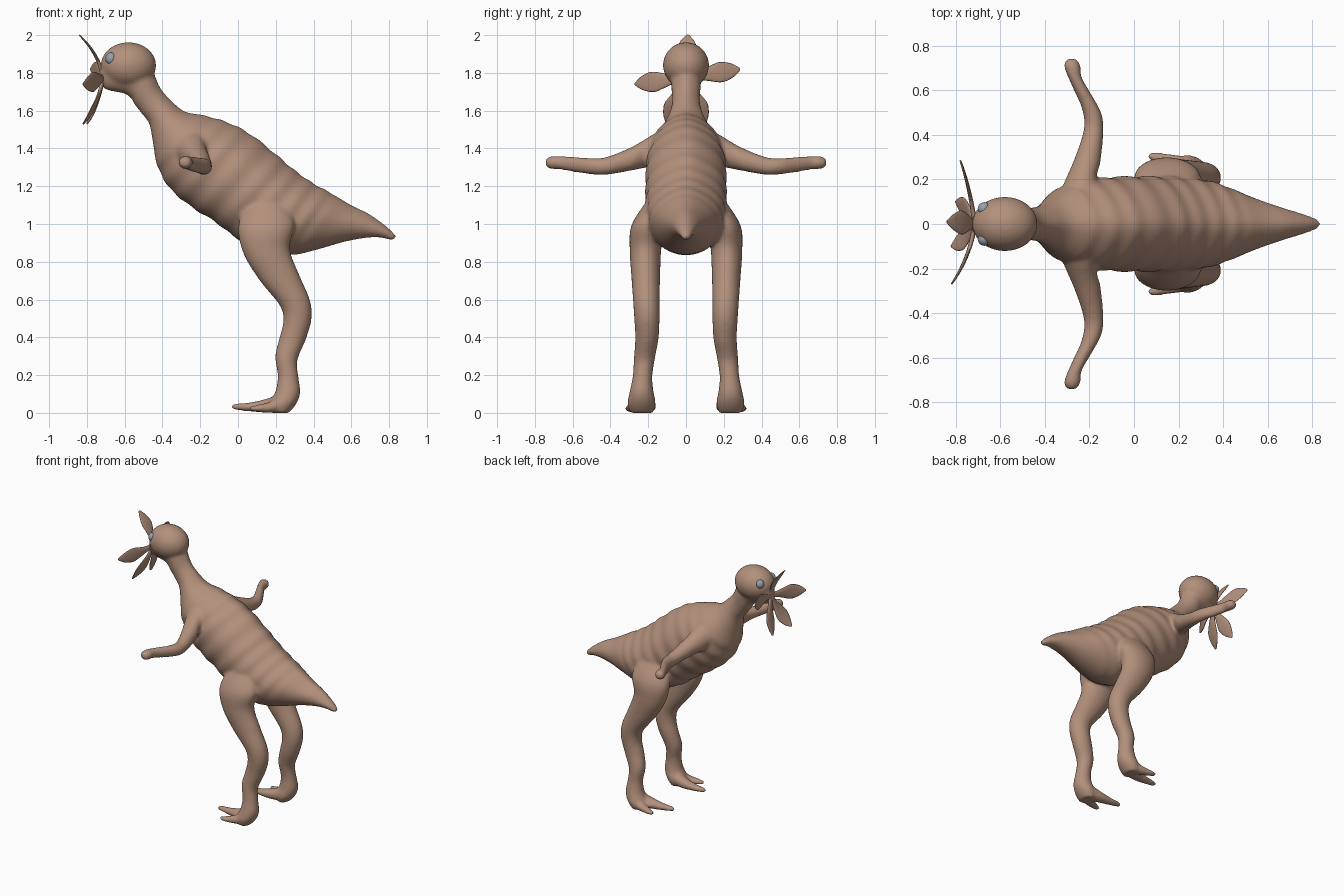
import bpy, bmesh, math
from mathutils import Vector as V


def material(name, color):
    m = bpy.data.materials.new(name)
    m.diffuse_color = (*color, 1)
    return m


SKIN = material("skin", (0.45, 0.28, 0.2))
EYE = material("eye", (0.3, 0.36, 0.42))


def finish(bm, name, mat):
    bmesh.ops.recalc_face_normals(bm, faces=bm.faces)
    me = bpy.data.meshes.new(name)
    bm.to_mesh(me)
    bm.free()
    me.shade_smooth()
    me.materials.append(mat)
    ob = bpy.data.objects.new(name, me)
    bpy.context.collection.objects.link(ob)
    return ob


def loft(bm, rings, steps=6, sides=32, pinch=0.0, ribs=None):
    """Closed skin through rings (edge point A, opposite edge point B, half-width vector W)."""
    n, loops = len(rings), []
    for k in range((n - 1) * steps + 1):
        u = k / steps
        i = min(int(u), n - 2)
        t = u - i
        p = [rings[max(0, min(n - 1, i + d))] for d in (-1, 0, 1, 2)]
        A, B, W = [0.5 * (2 * b + (c - a) * t + (2 * a - 5 * b + 4 * c - d) * t * t
                          + (3 * b - a - 3 * c + d) * t ** 3)
                   for a, b, c, d in zip(*p)]
        c, h = (A + B) / 2, (A - B) / 2
        s = 1.0
        if ribs and ribs[0] < u < ribs[1]:
            s += 0.022 * math.sin(2 * math.pi * u * 1.25)
        loop = []
        for j in range(sides):
            a = 2 * math.pi * j / sides
            ca, sa = math.cos(a), math.sin(a)
            w = s * sa * (1 - pinch * max(0, ca) ** 3)
            loop.append(bm.verts.new(c + h * ca * (1 + (s - 1) * 0.6) + W * w))
        loops.append(loop)
    for a, b in zip(loops, loops[1:]):
        for j in range(sides):
            q = (j + 1) % sides
            bm.faces.new((a[j], a[q], b[q], b[j]))
    bm.faces.new(loops[0])
    bm.faces.new(loops[-1])


def side_rings(data, s=1):
    """Rings drawn in side view: x1, z1, x2, z2, y centre, half width."""
    return [(V((a, s * y, b)), V((c, s * y, d)), V((0, w, 0))) for a, b, c, d, y, w in data]


skin = bmesh.new()

# jaw, neck, torso and tail
BODY = [(-.735, 1.80, -.73, 1.755, .02), (-.71, 1.87, -.705, 1.715, .05),
        (-.65, 1.91, -.65, 1.70, .075), (-.58, 1.92, -.60, 1.69, .08),
        (-.50, 1.89, -.565, 1.665, .08), (-.45, 1.81, -.545, 1.63, .077),
        (-.41, 1.72, -.51, 1.585, .073), (-.35, 1.65, -.47, 1.53, .085),
        (-.28, 1.595, -.45, 1.43, .12), (-.18, 1.575, -.43, 1.32, .165),
        (-.06, 1.54, -.37, 1.20, .197), (.06, 1.48, -.26, 1.10, .21),
        (.20, 1.37, -.12, 1.01, .213), (.30, 1.285, 0, .92, .213),
        (.40, 1.215, .14, .855, .205), (.50, 1.16, .28, .835, .175),
        (.60, 1.10, .42, .865, .125), (.70, 1.05, .58, .91, .08),
        (.79, .985, .725, .93, .045), (.84, .935, .82, .912, .02)]
loft(skin, side_rings([(*r[:4], 0, r[4]) for r in BODY]), 8, 40, 0.3, (8.8, 15.2))

# cranium
dome = bmesh.ops.create_uvsphere(skin, u_segments=32, v_segments=20, radius=1)["verts"]
for v in dome:
    v.co = V((-.58 + .147 * v.co.x, .122 * v.co.y, 1.84 + .122 * v.co.z))

LEG = [(.04, 1.12, .26, 1.12, .14, .07), (0, .98, .30, 1.0, .205, .085),
       (.03, .84, .275, .87, .215, .083), (.115, .70, .325, .73, .213, .076),
       (.22, .57, .38, .60, .21, .07), (.24, .49, .39, .50, .207, .067),
       (.22, .40, .36, .39, .207, .062), (.197, .30, .315, .28, .22, .056),
       (.21, .20, .32, .19, .23, .052), (.20, .12, .33, .11, .235, .063),
       (.17, .05, .31, .05, .235, .075), (.19, .0, .27, .0, .235, .06)]
INNER_TOE = [(.24, .11, .24, .0, .215, .05), (.15, .075, .15, .0, .20, .042),
             (.06, .055, .06, .008, .192, .03), (-.01, .05, -.01, .015, .188, .02),
             (-.035, .04, -.035, .025, .188, .01)]
OUTER_TOE = [(.25, .10, .25, .0, .25, .05), (.17, .06, .17, .0, .275, .038),
             (.10, .042, .10, .005, .298, .024), (.06, .032, .06, .012, .305, .012)]
# front x, y, back x, y, z centre, half height
ARM = [(-.35, .07, -.11, .07, 1.42, .11), (-.32, .17, -.165, .20, 1.385, .083),
       (-.265, .30, -.15, .28, 1.345, .062), (-.225, .43, -.137, .42, 1.307, .047),
       (-.235, .52, -.147, .50, 1.307, .043), (-.27, .60, -.19, .58, 1.315, .04),
       (-.305, .68, -.235, .66, 1.325, .036), (-.315, .72, -.24, .71, 1.325, .034),
       (-.295, .745, -.255, .74, 1.325, .018)]
for s in (-1, 1):
    for part in (LEG, INNER_TOE, OUTER_TOE):
        loft(skin, side_rings(part, s), 6, 24)
    loft(skin, [(V((a, s * b, z)), V((c, s * d, z)), V((0, 0, w)))
                for a, b, c, d, z, w in ARM], 6, 24)

# fuse the overlapping shells into one soft skin
body = finish(skin, "body_skin", SKIN)
m = body.modifiers.new("fuse", 'REMESH')
m.mode = 'VOXEL'
m.voxel_size = 0.011
m.use_smooth_shade = True
m = body.modifiers.new("soften", 'SMOOTH')
m.factor = 0.5
m.iterations = 6

# five face petals opening around the mouth
base = V((-.715, 0, 1.775))
TIPS = [(-.84, .01, 2.0), (-.82, -.27, 1.74), (-.78, .285, 1.82),
        (-.82, -.10, 1.53), (-.80, .10, 1.53)]
PROFILE = [(0, .022), (.2, .022), (.4, .038), (.62, .054), (.82, .04), (.94, .02), (1, .006)]
for i, tip in enumerate(TIPS):
    tip = V(tip)
    ctrl = base.lerp(tip, 0.55)
    ctrl.x = -.735
    rings = []
    for t, w in PROFILE:
        p = base.lerp(ctrl, t).lerp(ctrl.lerp(tip, t), t)
        d = (ctrl - base).lerp(tip - ctrl, t).normalized()
        side = d.cross(V((1, 0, 0))).normalized()
        thick = side.cross(d) * (.012 - .008 * t)
        rings.append((p + side * w, p - side * w, thick))
    bm = bmesh.new()
    loft(bm, rings, 4, 16)
    finish(bm, f"face_petal_{i + 1}", SKIN)

# eyes
for s, side in ((-1, "right"), (1, "left")):
    bm = bmesh.new()
    bmesh.ops.create_uvsphere(bm, u_segments=20, v_segments=12, radius=.03)
    for v in bm.verts:
        v.co = V((-.672 + v.co.x, s * .068 + v.co.y, 1.875 + v.co.z * 1.1))
    finish(bm, f"eye_{side}", EYE)
